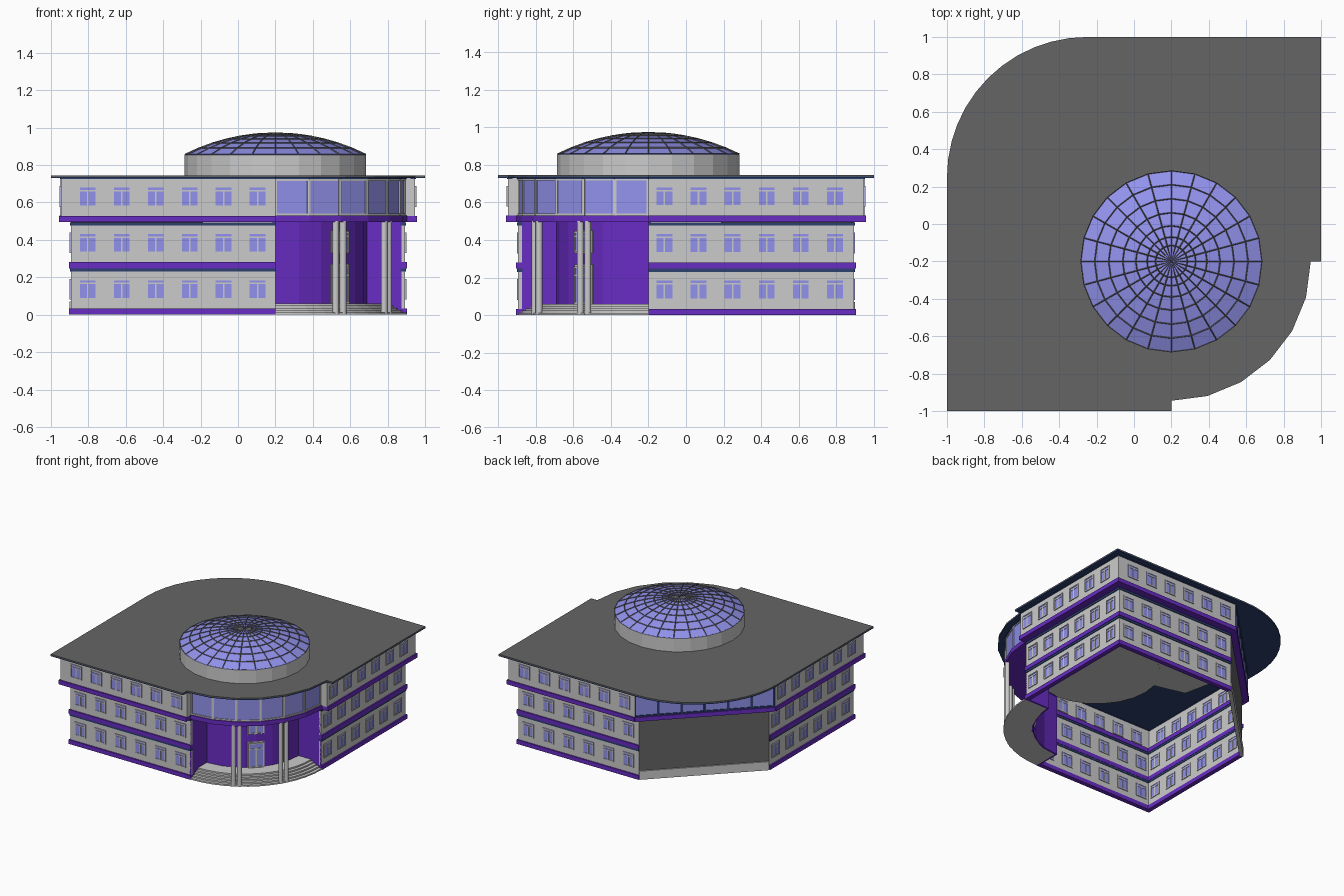
import bpy, bmesh, math
from mathutils import Vector, Matrix

if "Cube" in bpy.data.objects:
    bpy.data.objects.remove(bpy.data.objects["Cube"])


def material(name, r, g, b):
    m = bpy.data.materials.new(name)
    m.diffuse_color = (r, g, b, 1)
    m.use_nodes = True
    m.node_tree.nodes["Principled BSDF"].inputs["Base Color"].default_value = m.diffuse_color
    return m


PURPLE = material("purple_paint", 0.14, 0.025, 0.55)
NAVY = material("navy_trim", 0.025, 0.05, 0.16)
GLASS = material("blue_glass", 0.29, 0.29, 0.85)
DARK = material("dark_grey", 0.13, 0.13, 0.13)

parts = {}          # part name -> (bmesh, material)


def part(name, mat=None):
    if name not in parts:
        parts[name] = (bmesh.new(), mat)
    return parts[name][0]


def prism(name, pts, z0, z1, mat=None):
    """Extrude a flat outline from z0 to z1."""
    bm = part(name, mat)
    lo = [bm.verts.new((x, y, z0)) for x, y in pts]
    hi = [bm.verts.new((x, y, z1)) for x, y in pts]
    bm.faces.new(lo[::-1])
    bm.faces.new(hi)
    for i in range(len(pts)):
        j = (i + 1) % len(pts)
        bm.faces.new((lo[i], lo[j], hi[j], hi[i]))


def box(name, p, q, s, o, z, mat=None):
    """Box along line p-q: s = span along it, o = outward offsets, z = heights."""
    p = Vector(p)
    d = (Vector(q) - p).normalized()
    n = Vector((d.y, -d.x))
    corners = [(s[0], o[1]), (s[1], o[1]), (s[1], o[0]), (s[0], o[0])]
    prism(name, [tuple(p + d * a + n * b) for a, b in corners], z[0], z[1], mat)


def arc(cx, cy, r, a0, a1, n):
    return [(cx + r * math.cos(math.radians(a0 + (a1 - a0) * i / n)),
             cy + r * math.sin(math.radians(a0 + (a1 - a0) * i / n))) for i in range(n + 1)]


def sector(name, r0, r1, z0, z1, mat=None, n=6):
    """Quarter ring around the entrance centre."""
    prism(name, arc(CX, CY, r1, -90, 0, n) + arc(CX, CY, r0, 0, -90, n), z0, z1, mat)


def window(p, q, c, off, z0, z1, w=0.1):
    a, b, t = c - w / 2, c + w / 2, 0.008
    zt = z0 + (z1 - z0) * 0.74
    box("window_glass", p, q, (a, b), (off - 0.023, off + 0.003), (z0, z1), GLASS)
    o = (off - 0.026, off + 0.007)
    for s in ((a, a + t), (b - t, b)):
        box("window_frames", p, q, s, o, (z0, z1))
    for z in ((z0, z0 + t), (z1 - t, z1), (zt, zt + t)):
        box("window_frames", p, q, (a + t, b - t), o, z)
    box("window_frames", p, q, (c - t / 2, c + t / 2), o, (z0 + t, zt))


CX, CY, W, T = 0.2, -0.2, 0.893, 0.947

# Four wings: start, end, first window, which end is the outer corner
wings = [((-W, -W), (0.2, -W), 0.09, 0), ((W, -0.2), (W, W), 0.085, 1),
         ((W, W), (-0.2, W), 0.09, 0), ((-W, 0.2), (-W, -W), 0.085, 1)]
for p, q, first, end in wings:
    L = (Vector(q) - Vector(p)).length
    for z, off in ((0, 0), (0.247, 0), (0.495, T - W)):
        def course(name, o0, o1, z0, z1, mat=None):
            span = (-o1, L) if end == 0 else (0, L + o1)
            box(name, p, q, span, (o0, o1), (z + z0, z + z1), mat)
        course("purple_bands", -0.026, off + 0.011, 0, 0.034, PURPLE)
        course("wing_walls", off - 0.02, off, 0.034, 0.23)
        course("navy_cornices", off - 0.024, off + 0.006, 0.23, 0.247 if z < 0.4 else 0.238, NAVY)
        for i in range(6):
            window(p, q, first + 0.1815 * i, off, z + 0.082, z + 0.192)

# Roof slab with round back corner and round entrance corner
roof = ([(-1, -1), (0.2, -1)] + arc(CX, CY, 0.745, -90, 0, 6) + [(1, -0.2), (1, 1)]
        + arc(-0.25, 0.25, 0.75, 90, 180, 12))
prism("roof_soffit", roof, 0.73, 0.737, NAVY)
prism("roof", roof, 0.737, 0.745, DARK)

# Entrance recess: round purple wall and straight returns
sector("entrance_drum_wall", 0.475, 0.49, 0, 0.5, PURPLE)
for p, q in (((0.2, -W), (0.2, -0.68)), ((0.68, -0.2), (W, -0.2))):
    box("entrance_side_walls", p, q, (0, 0.213), (-0.015, 0), (0, 0.5), PURPLE)
for p, q in (((0.2, -T), (0.2, -0.88)), ((0.88, -0.2), (T, -0.2))):
    box("upper_return_walls", p, q, (0, T - 0.88), (-0.02, 0), (0.525, 0.735))

# Entrance steps
for i in range(5):
    sector("entrance_steps", 0.48, 0.70 - 0.024 * i, 0.012 * i, 0.012 * (i + 1), None, 12)

# Door and window above it, on the diagonal
dc = Vector((CX, CY)) + Vector((1, -1)).normalized() * 0.492
dt = Vector((1, 1)).normalized()
p, q = tuple(dc - dt * 0.065), tuple(dc + dt * 0.065)
box("door_backing", p, q, (0, 0.13), (-0.03, -0.002), (0.06, 0.27))
window(p, q, 0.065, 0, 0.06, 0.26, 0.12)
box("door_backing", p, q, (0, 0.13), (-0.03, -0.002), (0.33, 0.45))
window(p, q, 0.065, 0, 0.335, 0.445, 0.12)

# Paired columns
bm = part("entrance_columns")
for a in (-60, -30):
    for da in (-1.9, 1.9):
        t = math.radians(a + da)
        bmesh.ops.create_cone(bm, cap_ends=True, segments=16, radius1=0.018, radius2=0.018, depth=0.5,
                              matrix=Matrix.Translation((CX + 0.685 * math.cos(t),
                                                         CY + 0.685 * math.sin(t), 0.25)))

# Upper storey over the entrance: purple edge and curved glazing
sector("overhang_edge", 0.47, 0.703, 0.495, 0.53, PURPLE)


def glazing(prefix, p, q, mat):
    L = (Vector(q) - Vector(p)).length
    box(prefix + "_glass", p, q, (0, L), (-0.012, -0.004), (0.53, 0.732), GLASS)
    for s in ((0, 0.009), (L - 0.009, L)):
        box(prefix + "_mullions", p, q, s, (-0.018, 0.003), (0.53, 0.725), mat)
    for z in ((0.53, 0.541), (0.716, 0.725)):
        box(prefix + "_mullions", p, q, (0, L), (-0.018, 0.002), z, mat)
    box("navy_cornices", p, q, (0, L), (-0.02, 0.008), (0.725, 0.733), NAVY)


pts = arc(CX, CY, 0.692, -90, 0, 6)
for a, b in zip(pts, pts[1:]):
    glazing("entrance", a, b, None)

# Cut back corner: plain wall, plinth, and glazed strip above
p, q = (-0.2, W), (-W, 0.2)
L = (Vector(q) - Vector(p)).length
box("back_corner_wall", p, q, (0, L), (-0.02, 0), (0.06, 0.495), DARK)
box("back_corner_plinth", p, q, (0, L), (-0.02, 0.01), (0, 0.07))
p, q = Vector((-0.2, T)), Vector((-T, 0.2))
L = (q - p).length
box("back_corner_edge", p, q, (0, L), (-0.06, 0.01), (0.495, 0.53), PURPLE)
for i in range(6):
    glazing("back_corner", p.lerp(q, i / 6), p.lerp(q, (i + 1) / 6), NAVY)

# Inner floor slabs seen through the open base
prism("inner_floor_disc", arc(CX, CY, 0.48, 0, 345, 23), 0.50, 0.515)
prism("inner_floor_slab", [(0.88, -0.19), (0.88, 0.88), (-0.2, 0.88), (-0.58, 0.26), (-0.52, -0.02),
                           (-0.2, -0.1), (0.2, -0.19)], 0.502, 0.513)

# Dome drum, glass cap and ribs
R, H, ZB = 0.485, 0.115, 0.855
prism("dome_drum", arc(CX, CY, R, 0, 345, 23), 0.74, ZB)
SR = (R * R + H * H) / (2 * H)
bm = part("dome_glass", GLASS)
rings = []
for r in (0.485, 0.41, 0.335, 0.26, 0.19, 0.13, 0.085):
    z = ZB + H - SR + math.sqrt(SR * SR - r * r)
    rings.append([bm.verts.new((x, y, z)) for x, y in arc(CX, CY, r, 0, 345, 23)])
top = bm.verts.new((CX, CY, ZB + H))
for i in range(24):
    j = (i + 1) % 24
    for lo, hi in zip(rings, rings[1:]):
        bm.faces.new((lo[i], lo[j], hi[j], hi[i]))
    bm.faces.new((rings[-1][i], rings[-1][j], top))

# Turn every part into an object
for name, (bm, mat) in parts.items():
    if name != "dome_glass":
        bmesh.ops.recalc_face_normals(bm, faces=bm.faces)
    me = bpy.data.meshes.new(name)
    bm.to_mesh(me)
    bm.free()
    if mat:
        me.materials.append(mat)
    bpy.context.collection.objects.link(bpy.data.objects.new(name, me))

# Dome ribs follow the glass edges
me = bpy.data.objects["dome_glass"].data.copy()
me.materials.clear()
me.materials.append(DARK)
ribs = bpy.data.objects.new("dome_ribs", me)
bpy.context.collection.objects.link(ribs)
wire = ribs.modifiers.new("ribs", 'WIREFRAME')
wire.thickness = 0.009
wire.use_even_offset = False

# Smooth columns
cols = bpy.data.objects["entrance_columns"]
bpy.ops.object.select_all(action='DESELECT')
cols.select_set(True)
bpy.context.view_layer.objects.active = cols
bpy.ops.object.shade_smooth_by_angle()
